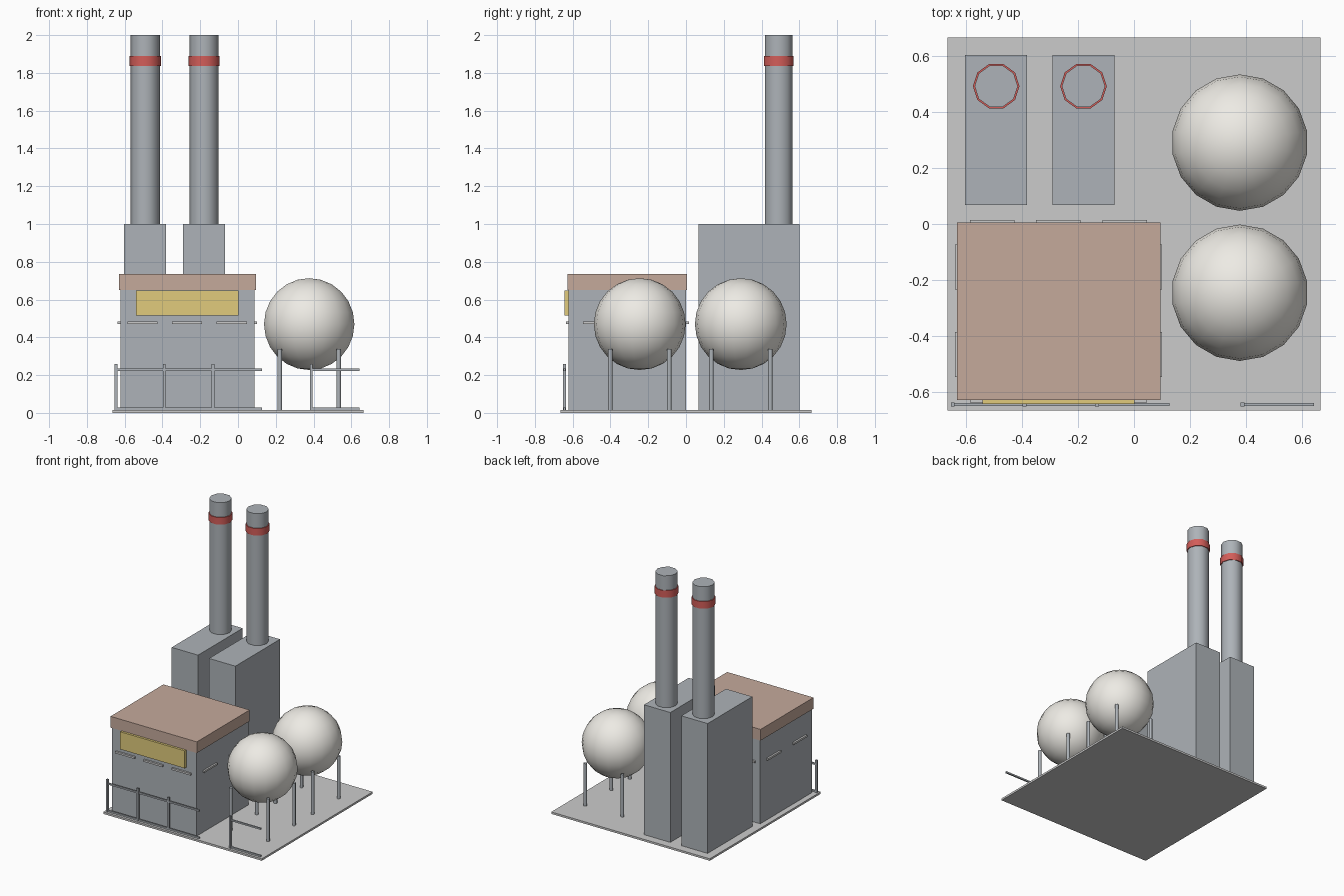
import bpy, math

if "Cube" in bpy.data.objects:
    bpy.data.objects.remove(bpy.data.objects["Cube"])


def material(name, rgb):
    m = bpy.data.materials.new(name)
    m.diffuse_color = (*rgb, 1)
    m.use_nodes = True
    m.node_tree.nodes["Principled BSDF"].inputs["Base Color"].default_value = m.diffuse_color
    return m


STEEL = material("blue_grey", (0.42, 0.45, 0.48))
ROOF = material("roof_tan", (0.56, 0.40, 0.33))
YELLOW = material("sign_yellow", (0.75, 0.60, 0.20))
RED = material("band_red", (0.65, 0.11, 0.10))
WHITE = material("tank_white", (0.85, 0.83, 0.78))


def finish(o, name, mat, smooth=None):
    o.name = name
    if mat:
        o.data.materials.append(mat)
    if smooth:
        bpy.ops.object.shade_smooth_by_angle(angle=math.radians(smooth))
    return o


def box(name, x, y, z, mat=None):
    """Box from (min, max) ranges on each axis."""
    bpy.ops.mesh.primitive_cube_add(size=1, location=[sum(r) / 2 for r in (x, y, z)])
    o = bpy.context.object
    o.scale = [r[1] - r[0] for r in (x, y, z)]
    bpy.ops.object.transform_apply(location=False, rotation=False)
    return finish(o, name, mat)


def cylinder(name, x, y, z0, z1, r, sides, mat=None):
    # turned so that a corner points along +x
    bpy.ops.mesh.primitive_cylinder_add(vertices=sides, radius=r, depth=z1 - z0,
                                        location=(x, y, (z0 + z1) / 2),
                                        rotation=(0, 0, math.pi / 2))
    return finish(bpy.context.object, name, mat, 50)


BASE = 0.015

# Ground slab
box("base_slab", (-0.665, 0.665), (-0.665, 0.665), (0, BASE))

# Main hall with overhanging roof and blank sign board
box("hall", (-0.623, 0.087), (-0.622, 0.0), (BASE, 0.655), STEEL)
box("hall_roof", (-0.63, 0.094), (-0.628, 0.006), (0.65, 0.735), ROOF)
box("sign_board", (-0.54, 0.002), (-0.642, -0.61), (0.515, 0.648), YELLOW)

# Ledges around the hall
LZ = (0.470, 0.484)
for cx in (-0.505, -0.27, -0.033):
    xr = (cx - 0.08, cx + 0.08)
    box("front_ledge", xr, (-0.636, -0.61), LZ)
    box("back_ledge", xr, (-0.01, 0.015), LZ)
for cy in (-0.153, -0.465):
    yr = (cy - 0.08, cy + 0.08)
    box("left_ledge", (-0.637, -0.61), yr, LZ)
    box("right_ledge", (0.075, 0.100), yr, LZ)

# Boiler blocks with banded chimneys
for x0, x1, cx in ((-0.603, -0.382, -0.491), (-0.290, -0.069, -0.180)):
    box("boiler_block", (x0, x1), (0.067, 0.602), (BASE, 1.0), STEEL)
    cylinder("chimney", cx, 0.491, 0.99, 2.0, 0.077, 10, STEEL)
    cylinder("chimney_band", cx, 0.491, 1.836, 1.89, 0.083, 10, RED)

# Spherical tanks, each on four legs
for cy in (0.29, -0.245):
    bpy.ops.mesh.primitive_uv_sphere_add(segments=18, ring_count=12, radius=0.243,
                                         location=(0.377, cy, 0.47))
    finish(bpy.context.object, "tank", WHITE, 50)
    for sx in (-1, 1):
        for sy in (-1, 1):
            cylinder("tank_leg", 0.377 + sx * 0.156, cy + sy * 0.156,
                     BASE, 0.337, 0.0125, 8, STEEL)

# Front fence with a gate gap
FY = (-0.648, -0.637)
for x0, x1, posts in ((-0.653, 0.127, (-0.646, -0.39, -0.132)), (0.38, 0.642, (0.387,))):
    for z in (0.022, 0.228):
        box("fence_rail", (x0, x1), FY, (z - 0.006, z + 0.006), STEEL)
    for px in posts:
        box("fence_post", (px - 0.007, px + 0.007), (-0.650, -0.636), (BASE, 0.26), STEEL)
